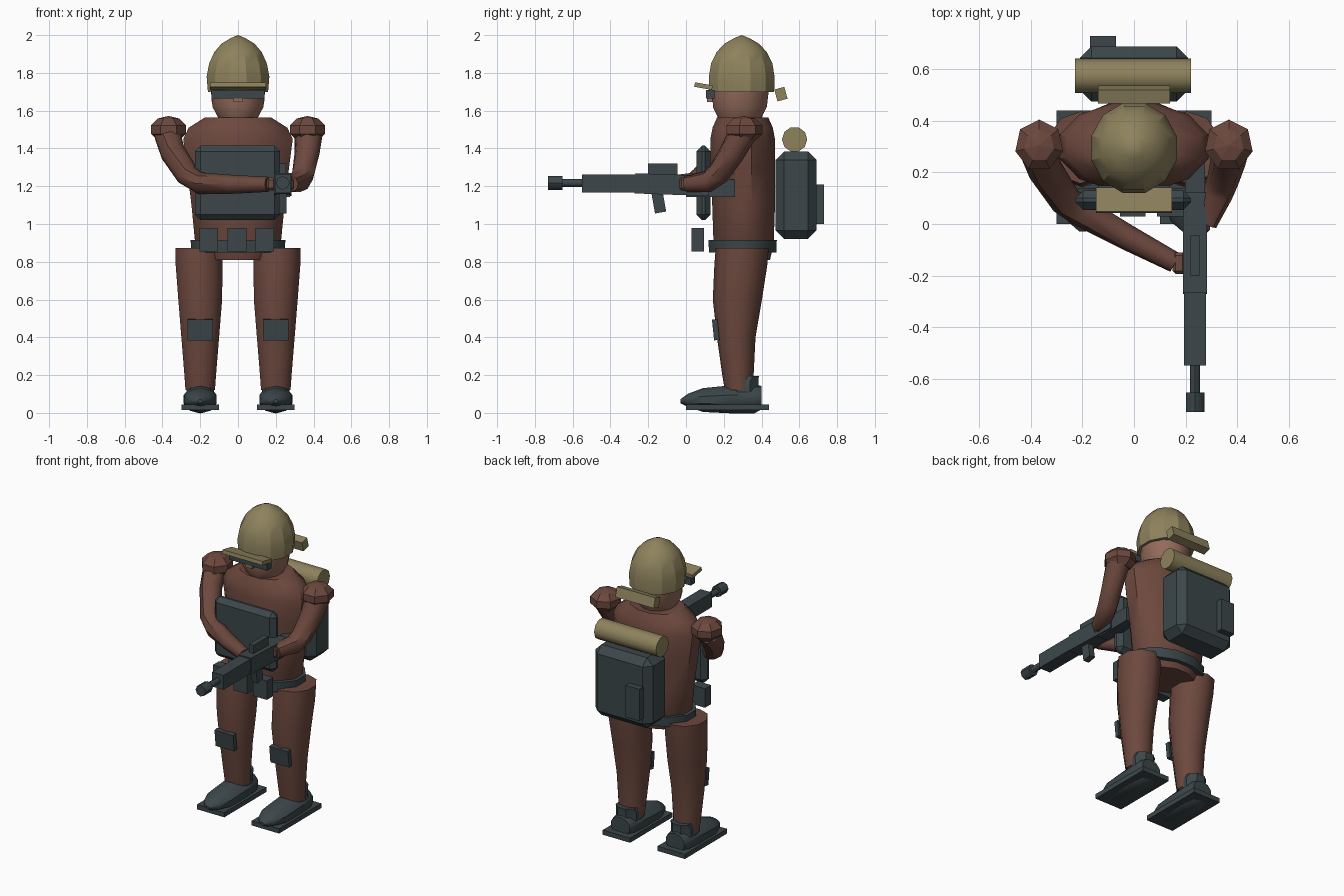
import bpy, bmesh, math
from mathutils import Vector, Matrix

if "Cube" in bpy.data.objects:
    bpy.data.objects.remove(bpy.data.objects["Cube"])


def material(name, rgb):
    m = bpy.data.materials.new(name)
    m.diffuse_color = (*rgb, 1)
    m.use_nodes = True
    m.node_tree.nodes["Principled BSDF"].inputs["Base Color"].default_value = m.diffuse_color
    return m


CLOTH = material("brown_cloth", (0.15, 0.065, 0.048))
DARK = material("dark_gear", (0.045, 0.062, 0.068))
TAN = material("tan_canvas", (0.27, 0.225, 0.11))
SKIN = material("skin", (0.30, 0.15, 0.105))


def finish(name, bm, mat, smooth=None):
    bmesh.ops.recalc_face_normals(bm, faces=bm.faces)
    me = bpy.data.meshes.new(name)
    bm.to_mesh(me)
    bm.free()
    ob = bpy.data.objects.new(name, me)
    bpy.context.collection.objects.link(ob)
    me.materials.append(mat)
    if smooth:
        bpy.ops.object.select_all(action='DESELECT')
        ob.select_set(True)
        bpy.context.view_layer.objects.active = ob
        bpy.ops.object.shade_smooth_by_angle(angle=math.radians(smooth))
    return ob


def box(name, x, y, z, mat, tilt=0, bevel=0):
    """Box from (min, max) spans, tilted about x."""
    bm = bmesh.new()
    c = Vector([(a + b) / 2 for a, b in (x, y, z)])
    s = [b - a for a, b in (x, y, z)]
    mtx = Matrix.Translation(c) @ Matrix.Rotation(math.radians(tilt), 4, 'X') @ Matrix.Diagonal((*s, 1))
    bmesh.ops.create_cube(bm, size=1, matrix=mtx)
    if bevel:
        bmesh.ops.bevel(bm, geom=bm.edges[:], offset=bevel, segments=1, affect='EDGES')
    return finish(name, bm, mat)


def skin_rings(name, rings, mat, smooth):
    bm = bmesh.new()
    loops = [[bm.verts.new(p) for p in r] for r in rings]
    n = len(loops[0])
    for a, b in zip(loops, loops[1:]):
        for i in range(n):
            bm.faces.new((a[i], a[(i + 1) % n], b[(i + 1) % n], b[i]))
    bm.faces.new(loops[0])
    bm.faces.new(loops[-1])
    bmesh.ops.remove_doubles(bm, verts=bm.verts, dist=0.0005)
    return finish(name, bm, mat, smooth)


def loft(name, sections, mat, n=12, axis='z', smooth=40, phase=0.5):
    """Sections are (x, y, z, half width, half depth) across the axis."""
    rings = []
    for x, y, z, a, b in sections:
        ring = []
        for i in range(n):
            t = 2 * math.pi * (i + phase) / n
            u, v = a * math.cos(t), b * math.sin(t)
            ring.append((x + u, y + v, z) if axis == 'z' else (x + u, y, z + v))
        rings.append(ring)
    return skin_rings(name, rings, mat, smooth)


def tube(name, path, mat, n=8):
    """Path of (x, y, z, radius) with rings square to the path."""
    pts = [Vector(p[:3]) for p in path]
    rings = []
    for i, p in enumerate(path):
        d = pts[min(i + 1, len(pts) - 1)] - pts[max(i - 1, 0)]
        q = d.to_track_quat('Z', 'Y')
        rings.append([pts[i] + q @ Vector((p[3] * math.cos(2 * math.pi * k / n),
                                           p[3] * math.sin(2 * math.pi * k / n), 0)) for k in range(n)])
    return skin_rings(name, rings, mat, 45)


# Head, face gear and helmet
loft("head", [(0, .285, 1.53, .09, .11), (0, .285, 1.575, .115, .125), (0, .285, 1.62, .14, .148),
              (0, .29, 1.72, .15, .155)], SKIN)
box("nose", (-.025, .025), (.11, .16), (1.645, 1.69), SKIN)
box("goggles", (-.14, .14), (.105, .15), (1.665, 1.71), DARK)
loft("helmet", [(0, .295, 1.70, .165, .178), (0, .295, 1.78, .172, .18), (0, .295, 1.85, .158, .168),
                (0, .295, 1.91, .13, .138), (0, .295, 1.955, .09, .094), (0, .295, 1.985, .038, .04),
                (0, .295, 2.0, 0, 0)], TAN, smooth=25)
box("helmet_brim", (-.147, .147), (.045, .14), (1.718, 1.742), TAN, -10)
box("helmet_neck_flap", (-.14, .14), (.475, .53), (1.655, 1.72), TAN, 15)

# Torso and belt
loft("torso", [(0, .305, .81, .175, .145), (0, .305, .90, .235, .165), (0, .305, 1.10, .255, .172),
               (0, .30, 1.30, .28, .177), (0, .30, 1.45, .30, .177), (0, .30, 1.51, .27, .165),
               (0, .30, 1.565, .18, .14)], CLOTH)
loft("belt", [(0, .30, .85, .255, .185), (0, .30, .915, .26, .187)], DARK)
for i, x in enumerate((-.155, -.005, .14)):
    box(f"belt_pouch_{i + 1}", (x - .05, x + .05), (.03, .095), (.855, .98), DARK)

# Chest plate, backpack and bedroll
box("chest_plate", (-.228, .222), (.055, .13), (1.02, 1.415), DARK, 0, .03)
box("backpack", (-.21, .21), (.475, .69), (.92, 1.385), DARK, 0, .045)
box("backpack_pocket", (-.17, -.07), (.685, .73), (1.0, 1.21), DARK)
tube("bedroll", [(-.23, .575, 1.448, .067), (.222, .575, 1.448, .067)], TAN, 10)

# Legs and boots
for side, s in (("right", -1), ("left", 1)):
    x = .2 * s
    loft(f"{side}_leg", [(x, .28, .12, .082, .075), (x, .275, .2, .088, .083), (x, .266, .4, .105, .102),
                         (x, .272, .6, .122, .13), (x + .006 * s, .29, .78, .13, .14),
                         (x + .008 * s, .297, .872, .13, .14)], CLOTH, n=10)
    box(f"{side}_knee_pad", (x - .068, x + .068), (.143, .172), (.385, .495), DARK, 6)
    loft(f"{side}_boot", [(x, -.03, .062, .012, .01), (x, .01, .066, .06, .035), (x, .09, .068, .09, .063),
                          (x, .25, .072, .092, .075), (x, .36, .075, .085, .078),
                          (x, .40, .08, .07, .062)], DARK, n=10, axis='y')
    box(f"{side}_boot_sole", (x - .1, x + .1), (0, .44), (.014, .045), DARK)
    loft(f"{side}_boot_cuff", [(x, .305, .1, .08, .09), (x, .305, .165, .08, .085),
                               (x, .335, .195, .07, .055)], DARK, n=8)
    bm = bmesh.new()
    bmesh.ops.create_uvsphere(bm, u_segments=7, v_segments=5, radius=1, matrix=Matrix.Translation(
        (.368 * s, .305, 1.5)) @ Matrix.Diagonal((.1, .106, .072, 1)))
    finish(f"{side}_shoulder", bm, CLOTH)

# Arms: one reaches across to the fore-end, one holds the grip
tube("right_arm", [(-.375, .30, 1.48, .075), (-.345, .21, 1.38, .068), (-.265, .09, 1.255, .062),
                   (-.2, .045, 1.215, .058), (-.03, -.05, 1.21, .05), (.16, -.15, 1.21, .04)], CLOTH)
tube("left_arm", [(.375, .30, 1.48, .075), (.365, .24, 1.37, .068), (.345, .17, 1.265, .062),
                  (.325, .115, 1.225, .058), (.28, .0, 1.212, .042)], CLOTH)
box("right_hand", (.15, .2), (-.195, -.11), (1.178, 1.245), CLOTH, 0, .012)
box("left_hand", (.245, .295), (-.035, .04), (1.178, 1.245), CLOTH, 0, .012)

# Rifle, pointing forward
gx = .237
box("rifle_receiver", (gx - .046, gx + .046), (-.27, .12), (1.155, 1.262), DARK, -2)
box("rifle_stock", (gx - .038, gx + .038), (.0, .26), (1.142, 1.235), DARK)
box("rifle_handguard", (gx - .042, gx + .042), (-.55, -.26), (1.167, 1.262), DARK)
box("rifle_sight", (gx - .017, gx + .017), (-.2, -.045), (1.255, 1.32), DARK)
box("rifle_magazine", (gx - .02, gx + .02), (-.175, -.115), (1.06, 1.18), DARK, 10)
tube("rifle_barrel", [(gx, -.54, 1.217, .02), (gx, -.67, 1.217, .02)], DARK)
tube("rifle_muzzle", [(gx, -.655, 1.217, .036), (gx, -.73, 1.217, .036)], DARK)
